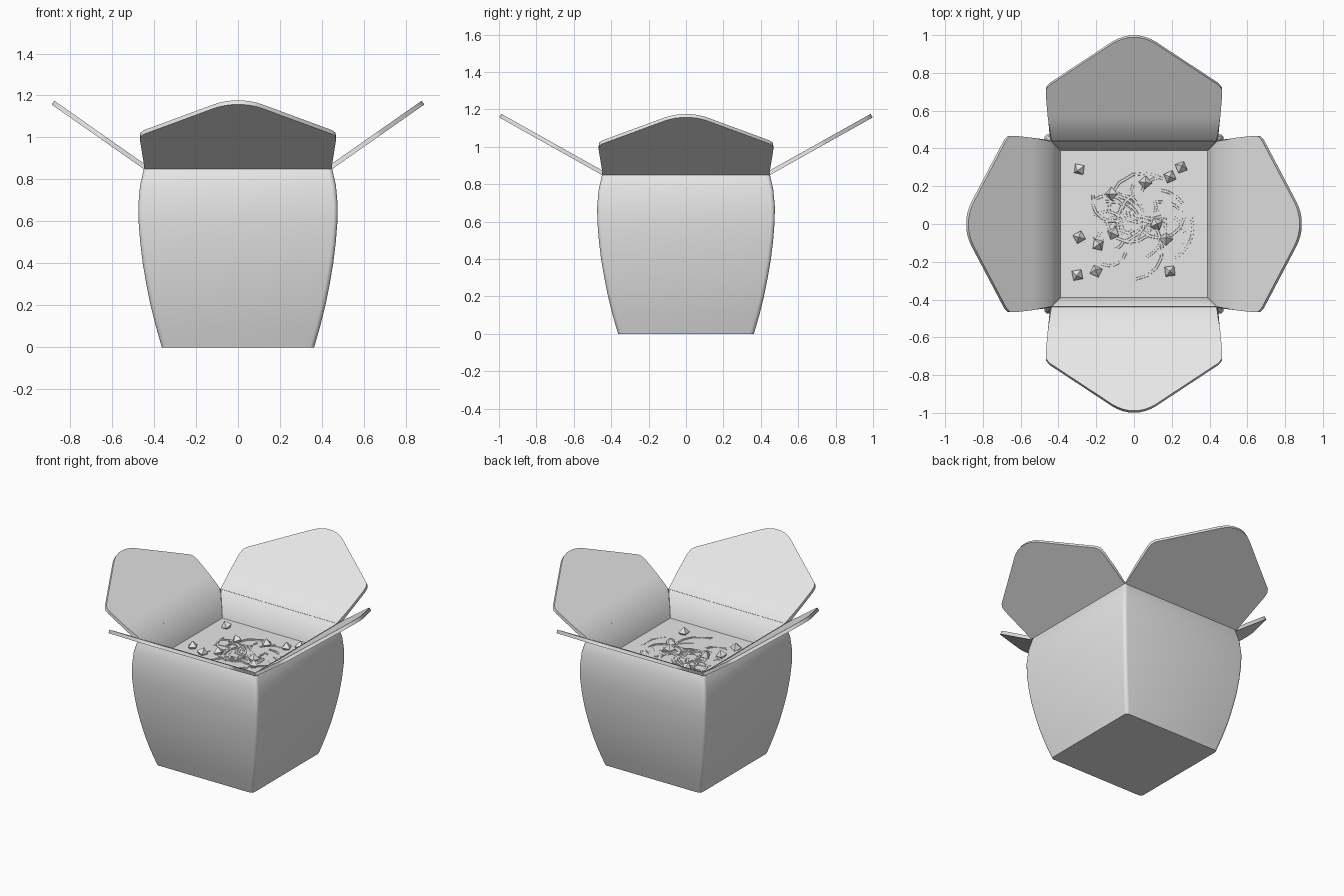
import bpy, bmesh, math, random
from mathutils import Vector, Matrix

random.seed(7)
cube = bpy.data.objects.get("Cube")
if cube:
    bpy.data.objects.remove(cube, do_unlink=True)

grey = bpy.data.materials.new("plain_grey")
grey.use_nodes = True
colour = (0.8, 0.8, 0.8, 1)
grey.diffuse_color = colour
for node in grey.node_tree.nodes:
    if node.type == 'BSDF_PRINCIPLED':
        node.inputs["Base Color"].default_value = colour

RIM, FLOOR = 0.85, 0.70


def finish(name, bm, angle=None, fix_normals=True):
    if fix_normals:
        bmesh.ops.recalc_face_normals(bm, faces=bm.faces)
    mesh = bpy.data.meshes.new(name)
    bm.to_mesh(mesh)
    bm.free()
    mesh.materials.append(grey)
    if angle:
        mesh.shade_smooth()
        mesh.set_sharp_from_angle(angle=math.radians(angle))
    obj = bpy.data.objects.new(name, mesh)
    bpy.context.collection.objects.link(obj)
    return obj


def rounded_square(bm, half, z, radius, steps=4):
    ring = []
    for corner in range(4):
        mid = math.pi / 4 + corner * math.pi / 2
        cx = math.copysign(half - radius, math.cos(mid))
        cy = math.copysign(half - radius, math.sin(mid))
        for i in range(steps + 1):
            a = corner * math.pi / 2 + i / steps * math.pi / 2
            ring.append(bm.verts.new((cx + radius * math.cos(a), cy + radius * math.sin(a), z)))
    return ring


# Bulging carton body with a closed base
bm = bmesh.new()
profile = [(0.363, 0), (0.392, 0.1), (0.417, 0.2), (0.437, 0.3), (0.454, 0.4), (0.466, 0.5),
           (0.474, 0.6), (0.475, 0.68), (0.467, 0.77), (0.449, RIM)]
rings = [rounded_square(bm, h, z, 0.022) for h, z in profile]
rings.append(rounded_square(bm, 0.437, RIM + 0.017, 0.002))
for low, high in zip(rings, rings[1:]):
    for i in range(len(low)):
        j = (i + 1) % len(low)
        bm.faces.new((low[i], low[j], high[j], high[i]))
bm.faces.new(rings[0][::-1])
finish("carton_body", bm, 35, False)

# Flap outline: (fraction of length, half width)
outline = [(0, 0.445), (0.22, 0.456), (0.44, 0.467), (0.5, 0.465), (0.54, 0.448),
           (0.94, 0.115), (0.965, 0.09), (0.985, 0.062), (1, 0.025)]


def flap(name, reach, turn):
    bm = bmesh.new()
    hinge, tip = Vector((0, 0.45, RIM)), Vector((0, reach, 1.157))
    along = tip - hinge
    lift = Vector((0, -along.z, along.y)).normalized() * 0.022

    def row(p, w):
        return [bm.verts.new((s * w, p.y, p.z)) for s in (-1, 1)]

    outer = [row(hinge + along * t, w) for t, w in outline]
    inner = [row(hinge + along * t + lift, w if t else 0.437) for t, w in outline]
    for a, b in zip(inner, inner[1:]):
        bm.faces.new((a[0], a[1], b[1], b[0]))
    for a, b in zip(outer, outer[1:]):
        bm.faces.new((a[1], a[0], b[0], b[1]))
    # Edge band around the card
    for i in range(len(outline) - 1):
        for s in (0, 1):
            quad = [outer[i][s], outer[i + 1][s], inner[i + 1][s], inner[i][s]]
            bm.faces.new(quad if s else quad[::-1])
    bm.faces.new((outer[-1][1], outer[-1][0], inner[-1][0], inner[-1][1]))
    # Inside wall running down to the filling
    base = row(Vector((0, 0.39, FLOOR)), 0.39)
    bm.faces.new((base[0], base[1], inner[0][1], inner[0][0]))
    bm.transform(Matrix.Rotation(turn, 4, 'Z'))
    finish(name, bm, 50, False)


flap("back_flap", 0.998, 0)
flap("left_flap", 0.888, -math.pi / 2)
flap("front_flap", 0.998, math.pi)
flap("right_flap", 0.888, math.pi / 2)

# Flat filling surface
bm = bmesh.new()
bmesh.ops.create_grid(bm, x_segments=1, y_segments=1, size=0.391,
                      matrix=Matrix.Translation((0, 0, FLOOR)))
finish("filling_surface", bm, fix_normals=False)

# Noodle strands lying half sunk in the filling
bm = bmesh.new()
for strand in range(34):
    cx, cy = random.uniform(-0.15, 0.15), random.uniform(-0.15, 0.15)
    radius = random.uniform(0.06, 0.2)
    start, sweep = random.uniform(0, math.tau), random.uniform(1.0, 2.8)
    count = 6
    previous = None
    for i in range(count):
        a = start + sweep * i / (count - 1)
        z = FLOOR + random.uniform(-0.004, 0.005)
        ring = []
        for dr, dz in ((-0.009, -0.01), (-0.006, 0.003), (0.006, 0.003), (0.009, -0.01)):
            r = radius + dr
            ring.append(bm.verts.new((cx + r * math.cos(a), cy + r * math.sin(a), z + dz)))
        if previous:
            for k in range(3):
                bm.faces.new((previous[k], previous[k + 1], ring[k + 1], ring[k]))
        previous = ring
finish("noodles", bm)

# Small eight-sided morsels scattered on top
bm = bmesh.new()
spots = [(-.29, .29), (-.12, .16), (.06, .22), (.19, .25), (.25, .3), (.12, 0), (.17, -.08),
         (.19, -.25), (-.11, -.05), (-.19, -.11), (-.29, -.07), (-.3, -.27), (-.2, -.25)]
for x, y in spots:
    spin = Matrix.Rotation(random.uniform(0, math.tau), 4, 'Z')
    tilt = Matrix.Rotation(random.uniform(-0.4, 0.4), 4, 'X')
    place = Matrix.Translation((x, y, FLOOR + 0.012))
    bmesh.ops.create_uvsphere(bm, u_segments=4, v_segments=2, radius=0.036,
                              matrix=place @ spin @ tilt)
finish("morsels", bm)
